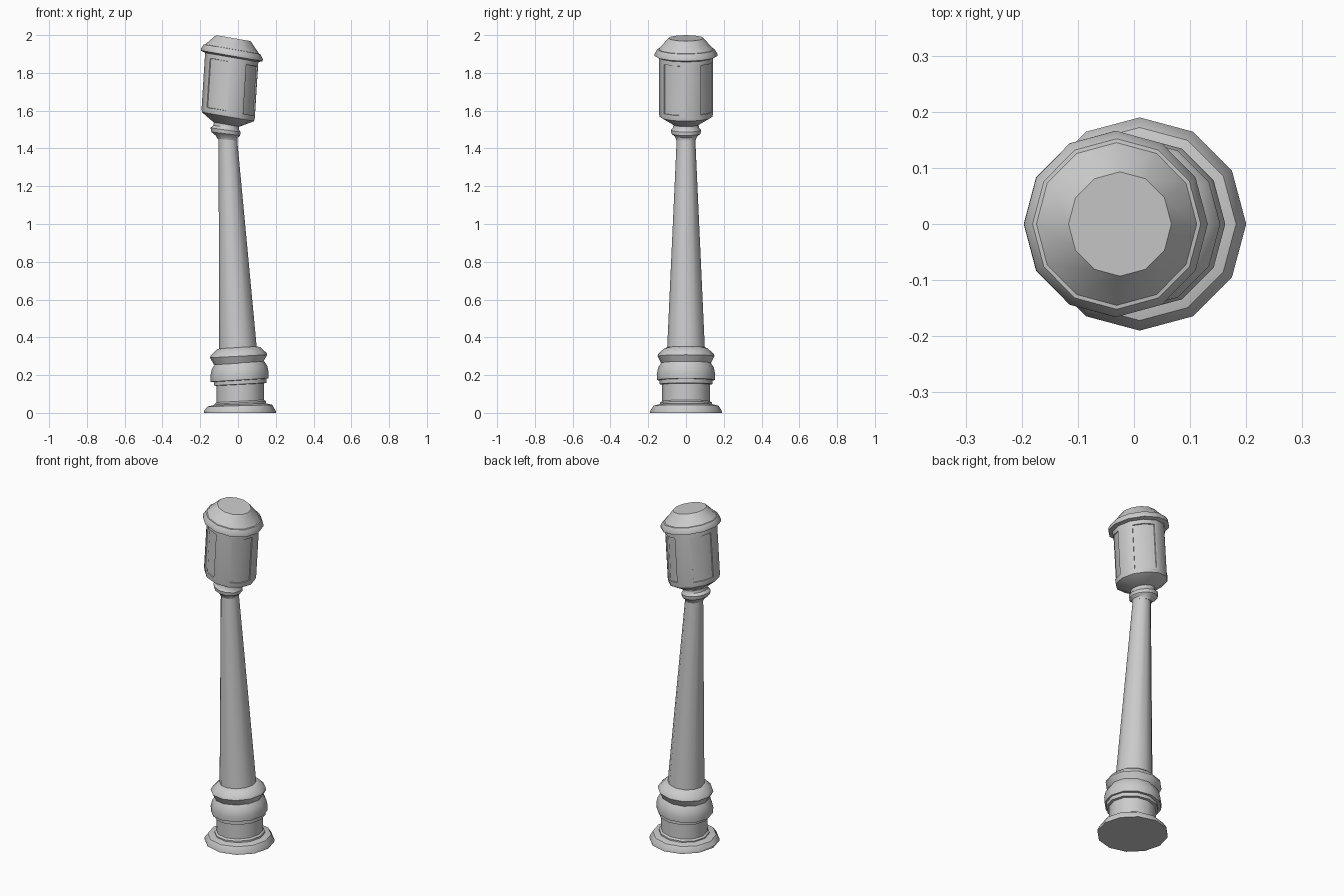
import bpy, bmesh, math

if "Cube" in bpy.data.objects:
    bpy.data.objects.remove(bpy.data.objects["Cube"])

SIDES = 12


def lathe(name, rings, panel_row=None):
    """Skin 12-sided rings given as (height, centre x, radius, tilt in degrees)."""
    bm = bmesh.new()
    loops = []
    for z, cx, r, tilt in rings:
        t = math.radians(tilt)
        loop = []
        for i in range(SIDES):
            a = 2 * math.pi * i / SIDES
            u = r * math.cos(a)
            loop.append(bm.verts.new((cx + u * math.cos(t), r * math.sin(a), z - u * math.sin(t))))
        loops.append(loop)
    panels = []
    for k in range(len(loops) - 1):
        lo, hi = loops[k], loops[k + 1]
        for i in range(SIDES):
            j = (i + 1) % SIDES
            f = bm.faces.new((lo[i], lo[j], hi[j], hi[i]))
            if k == panel_row and i % 3 != 0:
                panels.append(f)
    bm.faces.new(loops[0][::-1])
    bm.faces.new(loops[-1])
    bm.normal_update()
    # Recessed window panels, each two sides wide
    if panels:
        bmesh.ops.inset_region(bm, faces=panels, thickness=0.012, use_even_offset=True)
        bmesh.ops.inset_region(bm, faces=panels, thickness=0.001, depth=-0.006, use_even_offset=True)
    mesh = bpy.data.meshes.new(name)
    bm.to_mesh(mesh)
    bm.free()
    ob = bpy.data.objects.new(name, mesh)
    bpy.context.collection.objects.link(ob)
    bpy.ops.object.select_all(action='DESELECT')
    ob.select_set(True)
    bpy.context.view_layer.objects.active = ob
    bpy.ops.object.shade_smooth_by_angle(angle=math.radians(35))
    return ob


def part(name, cx, tilt, profile):
    return lathe(name, [(z, cx, r, tilt) for r, z in profile])


# Foot and plinth
lathe("foot", [(0, 0.01, 0.19, 0), (0.01, 0.01, 0.19, 0),
               (0.038, 0.01, 0.172, -1.5), (0.046, 0.01, 0.14, -2)])
part("plinth", 0.012, -3, [(0.137, 0.035), (0.137, 0.054), (0.127, 0.062), (0.127, 0.15),
                           (0.14, 0.152), (0.14, 0.18)])

# Rounded mouldings under the shaft
part("lower_moulding", 0.008, -3.5, [(0.14, 0.172), (0.153, 0.174), (0.155, 0.205),
                                     (0.147, 0.24), (0.131, 0.265)])
part("upper_moulding", 0.003, -3, [(0.131, 0.262), (0.151, 0.3), (0.148, 0.31),
                                   (0.115, 0.342), (0.098, 0.347)])

# Leaning tapered shaft
lathe("shaft", [(0.335, 0, 0.1, -2), (1.455, -0.054, 0.049, 2)])

# Collar between shaft and lantern
lathe("collar", [(1.446, -0.056, 0.052, 5), (1.462, -0.06, 0.058, 6), (1.478, -0.065, 0.077, 7),
                 (1.498, -0.066, 0.08, 8), (1.512, -0.063, 0.068, 9), (1.535, -0.061, 0.066, 9.5)])

# Lantern body with four recessed panels
lathe("lantern", [(1.527, -0.061, 0.07, 9.8), (1.568, -0.053, 0.14, 9.8), (1.585, -0.052, 0.143, 9.8),
                  (1.87, -0.034, 0.143, 9.8), (1.893, -0.032, 0.143, 9.8)], panel_row=2)

# Roof with rim
lathe("roof", [(1.882, -0.033, 0.143, 9.8), (1.89, -0.033, 0.166, 9.8), (1.902, -0.032, 0.166, 9.8),
               (1.925, -0.031, 0.152, 9.8), (1.926, -0.031, 0.145, 9.8), (1.984, -0.025, 0.093, 9.8)])
